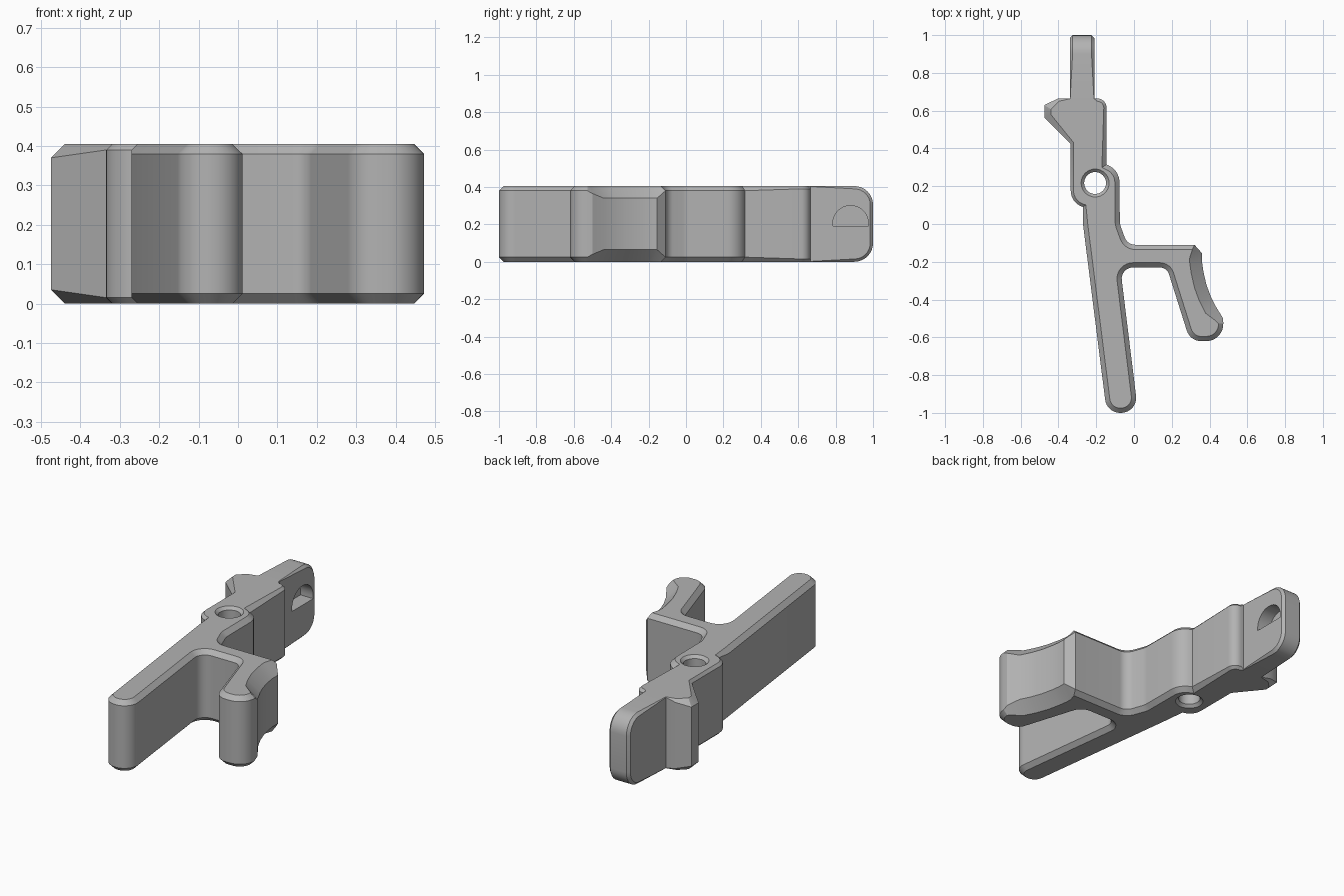
import bpy, bmesh
from math import cos, sin, pi, tan, radians
from mathutils import Matrix, Vector

default_cube = bpy.data.objects.get("Cube")
if default_cube:
    bpy.data.objects.remove(default_cube, do_unlink=True)

HEIGHT = 0.405
ALONG_X = Matrix(((0, 0, 1, 0), (1, 0, 0, 0), (0, 1, 0, 0), (0, 0, 0, 1)))

grey = bpy.data.materials.new("plain_grey")
grey.use_nodes = True
grey.diffuse_color = (0.45, 0.45, 0.45, 1)
grey.node_tree.nodes["Principled BSDF"].inputs["Base Color"].default_value = grey.diffuse_color


def rounded(corners, steps=8):
    """Turn corners (x, y, fillet radius, chamfer) into points (position, chamfer)."""
    points = []
    for i, (x, y, r, d) in enumerate(corners):
        p = Vector((x, y))
        if r == 0:
            points.append((p, d))
            continue
        a = (Vector(corners[i - 1][:2]) - p).normalized()
        b = (Vector(corners[(i + 1) % len(corners)][:2]) - p).normalized()
        half = a.angle(b) / 2
        centre = p + (a + b).normalized() * r / sin(half)
        start = p + a * r / tan(half) - centre
        sweep = start.angle_signed(p + b * r / tan(half) - centre)
        for s in range(steps + 1):
            t = -sweep * s / steps
            points.append((centre + Matrix.Rotation(t, 2) @ start, d))
    return points


def prism(name, points, low, high, matrix=Matrix()):
    """Extrude a counter-clockwise outline with a chamfer of its own at each point."""
    bm = bmesh.new()
    count = len(points)
    inner = []
    for i, (p, d) in enumerate(points):
        e1 = (p - points[i - 1][0]).normalized()
        e2 = (points[(i + 1) % count][0] - p).normalized()
        n1, n2 = Vector((-e1.y, e1.x)), Vector((-e2.y, e2.x))
        inner.append(p + (n1 + n2) * d / (1 + n1.dot(n2)))
    rings = [
        [bm.verts.new((*q, low)) for q in inner],
        [bm.verts.new((*p, low + abs(d))) for p, d in points],
        [bm.verts.new((*p, high - abs(d))) for p, d in points],
        [bm.verts.new((*q, high)) for q in inner],
    ]
    for lower, upper in zip(rings, rings[1:]):
        for i in range(count):
            j = (i + 1) % count
            bm.faces.new((lower[i], lower[j], upper[j], upper[i]))
    bm.faces.new(rings[0][::-1])
    bm.faces.new(rings[-1])
    bmesh.ops.remove_doubles(bm, verts=bm.verts, dist=0.0001)
    bm.transform(matrix)
    bmesh.ops.recalc_face_normals(bm, faces=bm.faces)
    mesh = bpy.data.meshes.new(name)
    bm.to_mesh(mesh)
    bm.free()
    mesh.materials.append(grey)
    obj = bpy.data.objects.new(name, mesh)
    bpy.context.collection.objects.link(obj)
    return obj


def cut(obj, cutter):
    """Subtract the cutter and throw it away."""
    mod = obj.modifiers.new("cut", "BOOLEAN")
    mod.operation, mod.solver, mod.object = "DIFFERENCE", "EXACT", cutter
    bpy.context.view_layer.objects.active = obj
    bpy.ops.object.modifier_apply(modifier=mod.name)
    bpy.data.objects.remove(cutter, do_unlink=True)


C, T, W = 0.025, 0.015, 0.065   # normal, thin and wide chamfers

outline = [
    # long front arm and crotch
    (-0.144, -1, 0.08, C), (0.022, -1, 0.08, C), (-0.073, -0.23, 0.06, C),
    # finger piece: straight front, round tip, hollow wide-chamfered back
    (0.174, -0.23, 0.05, C), (0.297, -0.62, 0.08, C), (0.475, -0.62, 0.09, C),
    (0.472, -0.5, 0, 0.04), (0.435, -0.44, 0, W), (0.405, -0.38, 0, W),
    (0.383, -0.32, 0, W), (0.367, -0.25, 0, W), (0.36, -0.2, 0, W),
    (0.36, -0.155, 0, W), (0.32, -0.11, 0, C),
    # bridge and pivot boss
    (-0.035, -0.11, 0.06, C), (-0.075, 0, 0.1, C),
    (-0.077, 0.285, 0.1, C), (-0.145, 0.315, 0, C),
    # rear block with side catch
    (-0.145, 0.665, 0.05, T), (-0.21, 0.665, 0, 0.002), (-0.34, 0.665, 0, 0.002),
    (-0.4, 0.665, 0, T), (-0.475, 0.63, 0, 0.035), (-0.475, 0.565, 0, 0.035),
    (-0.335, 0.425, 0, T), (-0.335, 0.11, 0.09, T), (-0.27, 0.09, 0, T),
    (-0.27, 0, 0, C),
]
body = prism("lever_body", rounded(outline), 0, HEIGHT)

# countersunk pivot hole
circle = [(Vector((-0.206 + 0.058 * cos(a), 0.217 + 0.058 * sin(a))), -0.026)
          for a in (2 * pi * i / 32 for i in range(32))]
cut(body, prism("pivot_cutter", circle, -0.01, HEIGHT + 0.01))

# rear tongue, rounded in side profile
side = [(0.662, 0, 0, 0.002), (1, 0, 0.1, T), (1, HEIGHT, 0.1, T), (0.662, HEIGHT, 0, 0.002)]
tongue = prism("rear_tongue", rounded(side), -0.34, -0.21, ALONG_X)

# half-round spring pocket
pocket = [(0.785, 0.19, 0, 0), (0.975, 0.19, 0, 0), (0.975, 0.3, 0.094, 0), (0.785, 0.3, 0.094, 0)]
cut(tongue, prism("pocket_cutter", rounded(pocket), -0.29, -0.15, ALONG_X))

for obj in (body, tongue):
    bpy.ops.object.select_all(action="DESELECT")
    obj.select_set(True)
    bpy.context.view_layer.objects.active = obj
    bpy.ops.object.shade_smooth_by_angle(angle=radians(30))
